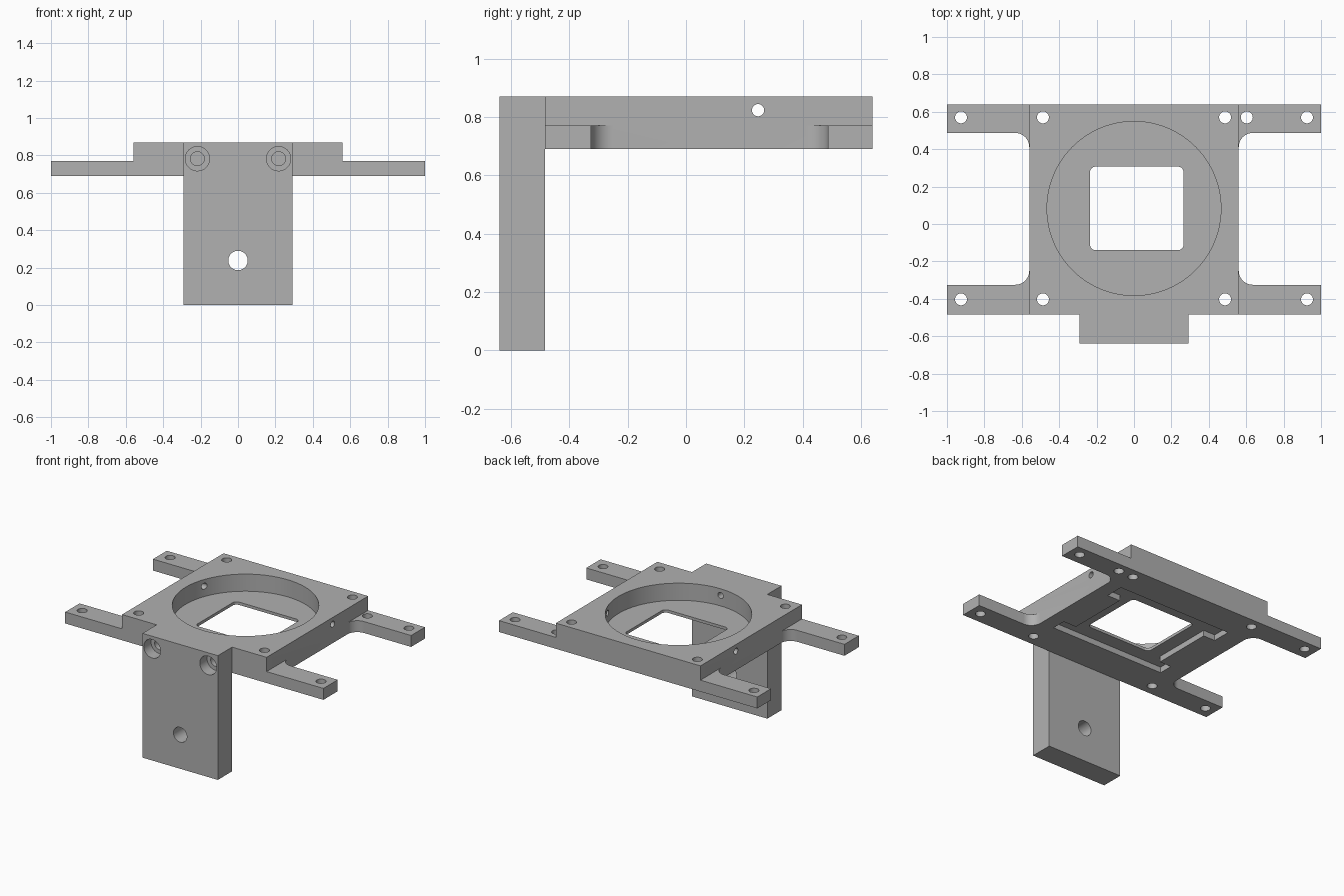
import bpy, bmesh, math
from mathutils import Matrix

if "Cube" in bpy.data.objects:
    bpy.data.objects.remove(bpy.data.objects["Cube"], do_unlink=True)

gray = bpy.data.materials.new("plain gray")
gray.use_nodes = True
COLOR = (0.44, 0.44, 0.44, 1)
gray.diffuse_color = COLOR
gray.node_tree.nodes["Principled BSDF"].inputs["Base Color"].default_value = COLOR

BOTTOM, ARM_TOP, TOP = 0.69, 0.77, 0.87
FRONT, BACK, HALF = -0.483, 0.64, 0.56
DISC_Y = 0.083


def make_object(name, bm):
    bmesh.ops.recalc_face_normals(bm, faces=bm.faces)
    mesh = bpy.data.meshes.new(name)
    bm.to_mesh(mesh)
    bm.free()
    mesh.materials.append(gray)
    obj = bpy.data.objects.new(name, mesh)
    bpy.context.collection.objects.link(obj)
    return obj


def prism(name, points, z0, z1):
    """Extrude a flat outline between two heights."""
    bm = bmesh.new()
    face = bm.faces.new([bm.verts.new((x, y, z0)) for x, y in points])
    new = bmesh.ops.extrude_face_region(bm, geom=[face])["geom"]
    verts = [v for v in new if isinstance(v, bmesh.types.BMVert)]
    bmesh.ops.translate(bm, verts=verts, vec=(0, 0, z1 - z0))
    return make_object(name, bm)


def rect(x0, x1, y0, y1):
    return [(x0, y0), (x1, y0), (x1, y1), (x0, y1)]


def arc(cx, cy, r, start, end, steps=10):
    angles = [math.radians(start + (end - start) * i / steps) for i in range(steps + 1)]
    return [(cx + r * math.cos(a), cy + r * math.sin(a)) for a in angles]


def rod(axis, center, r, length, segments=32):
    """Cylinder along x, y or z, used as a drill."""
    turn = {"x": Matrix.Rotation(math.pi / 2, 4, "Y"),
            "y": Matrix.Rotation(math.pi / 2, 4, "X"), "z": Matrix()}[axis]
    bm = bmesh.new()
    bmesh.ops.create_cone(bm, cap_ends=True, segments=segments, radius1=r, radius2=r,
                          depth=length, matrix=Matrix.Translation(center) @ turn)
    return make_object("cutter", bm)


def combine(target, other, operation="DIFFERENCE"):
    mod = target.modifiers.new("bool", "BOOLEAN")
    mod.operation, mod.solver, mod.object = operation, "EXACT", other
    other.hide_render = True
    bpy.context.view_layer.objects.active = target
    bpy.ops.object.modifier_apply(modifier=mod.name)
    bpy.data.objects.remove(other, do_unlink=True)


# Square block with four arms, filleted where they meet
plate = prism("mounting_plate", rect(-HALF, HALF, FRONT, BACK), BOTTOM, TOP)
R = 0.075
arm_front, arm_back = -0.325, 0.487
side = [(0.4, FRONT), (1, FRONT), (1, arm_front)]
side += arc(HALF + R, arm_front + R, R, 270, 180)
side += arc(HALF + R, arm_back - R, R, 180, 90)
side += [(1, arm_back), (1, BACK), (0.4, BACK)]
for s in (1, -1):
    combine(plate, prism("arms", [(s * x, y) for x, y in side], BOTTOM, ARM_TOP), "UNION")

# Round recess in the top
combine(plate, rod("z", (0, DISC_Y, 0.845), 0.465, 0.19, 96))

# Shallow pocket underneath, narrowed by a tab on each side
pocket = [(-0.42, -0.24), (0.46, -0.24), (0.46, -0.14), (0.36, -0.14),
          (0.36, 0.29), (0.46, 0.29), (0.46, 0.42), (-0.42, 0.42),
          (-0.42, 0.29), (-0.33, 0.29), (-0.33, -0.14), (-0.42, -0.14)]
combine(plate, prism("cutter", pocket, 0.6, 0.73))

# Rounded square window
x0, x1, y0, y1, r = -0.235, 0.265, -0.14, 0.307, 0.03
window = (arc(x0 + r, y0 + r, r, 180, 270, 6) + arc(x1 - r, y0 + r, r, 270, 360, 6)
          + arc(x1 - r, y1 - r, r, 0, 90, 6) + arc(x0 + r, y1 - r, r, 90, 180, 6))
combine(plate, prism("cutter", window, 0.6, 0.8))

# Vertical screw holes in the corners and arms
spots = [(x, y) for x in (-0.925, -0.487, 0.487, 0.925) for y in (-0.403, 0.57)]
for x, y in spots + [(0.603, 0.57)]:
    combine(plate, rod("z", (x, y, 0.78), 0.032, 0.5))

# Set screw holes through the sides and the front wall
combine(plate, rod("x", (0, 0.247, 0.823), 0.021, 1.4))
combine(plate, rod("y", (0, -0.4, 0.823), 0.021, 0.3))

# Hanging bracket with a through hole and two counterbored screws
leg = prism("front_leg", rect(-0.292, 0.292, -0.64, FRONT), 0, TOP)
combine(leg, rod("y", (0, -0.56, 0.238), 0.052, 0.4))
for x in (-0.217, 0.217):
    combine(leg, rod("y", (x, -0.64, 0.782), 0.065, 0.16))
    combine(leg, rod("y", (x, -0.56, 0.782), 0.037, 0.4))
    combine(plate, rod("y", (x, -0.5, 0.782), 0.037, 0.2))

for obj in (plate, leg):
    bpy.ops.object.select_all(action="DESELECT")
    obj.select_set(True)
    bpy.context.view_layer.objects.active = obj
    bpy.ops.object.shade_smooth_by_angle(angle=math.radians(30))
